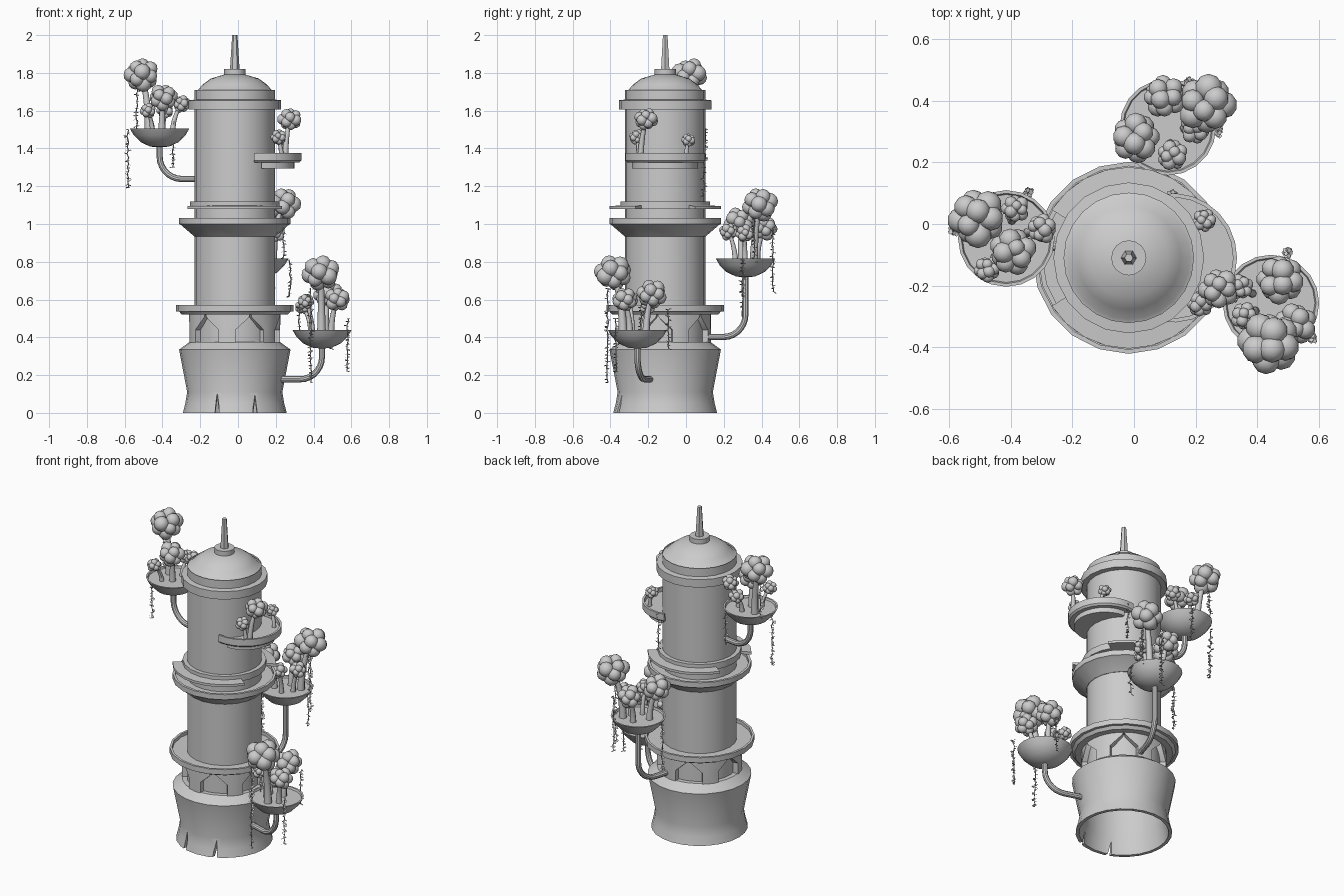
import bpy, bmesh, math, random
from mathutils import Vector, Matrix

if "Cube" in bpy.data.objects:
    bpy.data.objects.remove(bpy.data.objects["Cube"])

random.seed(4)
AXIS = Vector((-0.017, -0.11, 0))          # tower axis
UP = Vector((0, 0, 1))


def finish(bm, name, angle=35):
    bmesh.ops.remove_doubles(bm, verts=bm.verts, dist=1e-5)
    bmesh.ops.recalc_face_normals(bm, faces=bm.faces)
    me = bpy.data.meshes.new(name)
    bm.to_mesh(me)
    bm.free()
    ob = bpy.data.objects.new(name, me)
    bpy.context.collection.objects.link(ob)
    bpy.ops.object.select_all(action='DESELECT')
    ob.select_set(True)
    bpy.context.view_layer.objects.active = ob
    bpy.ops.object.shade_smooth_by_angle(angle=math.radians(angle))
    return ob


def lathe(name, profile, centre=AXIS, n=20, a0=0, a1=360, closed=True):
    """Revolve an (r, z) profile fully, or as a capped sector."""
    bm = bmesh.new()
    full = a1 - a0 >= 360
    rings = []
    for i in range(n if full else n + 1):
        a = math.radians(a0 + (a1 - a0) * i / n)
        d = Vector((math.cos(a), math.sin(a), 0))
        rings.append([bm.verts.new(centre + d * r + UP * z) for r, z in profile])
    m = len(profile)
    for i in range(n):
        p, q = rings[i], rings[(i + 1) % len(rings)]
        for j in range(m if closed else m - 1):
            k = (j + 1) % m
            if profile[j][0] > 0 or profile[k][0] > 0:
                bm.faces.new((p[j], q[j], q[k], p[k]))
    if not full:
        bm.faces.new(rings[0])
        bm.faces.new(rings[-1])
    bmesh.ops.dissolve_degenerate(bm, dist=1e-6, edges=bm.edges)
    return finish(bm, name)


def tube(bm, pts, radii, ref=Vector((0, 1, 0)), n=8):
    rings = []
    for i, p in enumerate(pts):
        t = (pts[min(i + 1, len(pts) - 1)] - pts[max(i - 1, 0)]).normalized()
        u = t.cross(ref).normalized()
        v = t.cross(u)
        rings.append([bm.verts.new(p + (u * math.cos(a) + v * math.sin(a)) * radii[i])
                      for a in [math.tau * k / n for k in range(n)]])
    for p, q in zip(rings, rings[1:]):
        for k in range(n):
            bm.faces.new((p[k], p[(k + 1) % n], q[(k + 1) % n], q[k]))
    bm.faces.new(rings[0])
    bm.faces.new(rings[-1])


def tree(name, foot, top, r):
    """Bent tapering trunk with a ball of leafy puffs."""
    bm = bmesh.new()
    foot, top = Vector(foot), Vector(top)
    mid = Vector((foot.x, foot.y, (foot.z + top.z) / 2))
    ts = [i / 6 for i in range(7)]
    pts = [foot * (1 - t) ** 2 + mid * 2 * t * (1 - t) + top * t * t for t in ts]
    w = 0.006 + r * 0.12
    tube(bm, pts, [w * (1.3 - 0.6 * t) for t in ts])
    count = 13
    spin = random.random() * 6
    for i in range(count):
        z = 1 - 2 * (i + 0.5) / count
        a = i * 2.39996 + spin
        s = math.sqrt(1 - z * z)
        d = Vector((s * math.cos(a), s * math.sin(a), z * 0.9))
        bmesh.ops.create_icosphere(bm, subdivisions=2, radius=r * random.uniform(0.38, 0.48),
                                   matrix=Matrix.Translation(top + d * r * 0.6))
    finish(bm, name, 45)


def vine(name, x, y, z0, z1):
    """Thin wavy strand with small folded leaves."""
    bm = bmesh.new()
    n = max(4, int((z0 - z1) / 0.018))
    pts = [Vector((x + random.uniform(-.005, .005), y + random.uniform(-.005, .005),
                   z0 + (z1 - z0) * i / n)) for i in range(n + 1)]
    tube(bm, pts, [0.003] * (n + 1), n=4)
    for p in pts:
        for _ in range(2):
            a = random.random() * math.tau
            d = Vector((math.cos(a), math.sin(a), random.uniform(-.6, .3))) * 0.018
            s = Vector((-math.sin(a), math.cos(a), 0.4)) * 0.008
            v = [bm.verts.new(q) for q in (p, p + d * .5 + s, p + d, p + d * .5 - s)]
            bm.faces.new(v[:3])
            bm.faces.new((v[0], v[2], v[3]))
    finish(bm, name, 20)


# flared hollow base with two slots in the front
base = lathe("tower_base", [(.275, 0), (.262, .05), (.252, .11), (.295, .335), (.24, .375),
                            (.19, .375), (.23, .33), (.235, .11), (.255, 0)], n=24)
for x in (-.11, .09):
    bpy.ops.mesh.primitive_cone_add(vertices=4, radius1=.02, radius2=.006, depth=.12,
                                    location=(x, AXIS.y - .245, .04))
    cutter = bpy.context.object
    cutter.scale = (.7, 3, 1)
    mod = base.modifiers.new("slot", 'BOOLEAN')
    mod.operation, mod.object, mod.solver = 'DIFFERENCE', cutter, 'EXACT'
    bpy.context.view_layer.objects.active = base
    bpy.ops.object.modifier_apply(modifier=mod.name)
    bpy.data.objects.remove(cutter)

# main column
lathe("tower_column", [(.212, .36), (.212, 1.71)], n=24, closed=False)

# arcade of Y-shaped pillars
for k in range(6):
    bm = bmesh.new()
    rows = [(.36, 11), (.44, 11), (.505, 28), (.53, 30)]
    steps = 4
    grid = []
    for z, half in rows:
        row = []
        for i in range(steps + 1):
            a = math.radians(-100 + 60 * k + half * (2 * i / steps - 1))
            d = Vector((math.cos(a), math.sin(a), 0))
            row.append([bm.verts.new(AXIS + d * r + UP * z) for r in (.2, .243)])
        grid.append(row)
    for p, q in zip(grid, grid[1:]):
        for i in range(steps):
            for s in (0, 1):
                bm.faces.new((p[i][s], p[i + 1][s], q[i + 1][s], q[i][s]))
        for i in (0, steps):
            bm.faces.new((p[i][0], p[i][1], q[i][1], q[i][0]))
    finish(bm, f"arcade_pillar_{k + 1}")

# galleries around the column
lathe("lower_gallery", [(.2, .52), (.28, .52), (.295, .537), (.312, .537), (.312, .57),
                        (.298, .57), (.298, .55), (.2, .55)])
lathe("middle_gallery", [(.2, .935), (.215, .935), (.285, .995), (.295, 1.0), (.295, 1.032),
                         (.28, 1.032), (.28, 1.012), (.2, 1.012)])
for side, a in (("front", -90), ("back", 90)):
    lathe(f"{side}_canopy", [(.2, 1.08), (.295, 1.08), (.295, 1.095), (.2, 1.1)],
          a0=a - 58, a1=a + 58, n=8)
lathe("middle_collar", [(.2, 1.08), (.238, 1.08), (.238, 1.12), (.2, 1.12)])
lathe("top_collar", [(.2, 1.605), (.245, 1.605), (.245, 1.655), (.2, 1.66)])

# dome, cap and spire
lathe("dome", [(.212, 1.70), (.2, 1.705), (.168, 1.74), (.127, 1.77), (.06, 1.79), (0, 1.797)],
      n=24, closed=False)
lathe("dome_cap", [(0, 1.78), (.057, 1.78), (.057, 1.82), (0, 1.82)], n=16)
lathe("spire", [(0, 1.81), (.026, 1.81), (.014, 2.0), (0, 2.0)], n=6)

# half-round side balcony
BAL = Vector((.125, -.11, 0))
lathe("balcony_deck", [(0, 1.325), (.2, 1.325), (.21, 1.335), (.21, 1.375), (.197, 1.375),
                       (.197, 1.35), (0, 1.35)], BAL, 14, -101, 101)
lathe("balcony_underside", [(0, 1.295), (.175, 1.295), (.175, 1.33), (0, 1.33)], BAL, 14, -90, 90)
tree("balcony_tree_1", (.25, -.24, 1.34), (.275, -.21, 1.555), .065)
tree("balcony_tree_2", (.23, -.25, 1.34), (.215, -.26, 1.46), .042)
tree("balcony_tree_3", (.25, .0, 1.34), (.228, .012, 1.445), .038)
vine("balcony_vine", .125, .095, 1.37, 1.15)

# planters: centre, rim height, arm height, arm start; trees (x, y, z, radius); vines (x, y, z0, z1)
planters = {
    "left": ((-.415, -.047), 1.505, 1.238, .2,
             [(-.51, .02, 1.79, .095), (-.395, -.09, 1.67, .075), (-.478, -.147, 1.6, .042),
              (-.3, -.015, 1.635, .048), (-.385, .05, 1.6, .045)],
             [(-.583, -.02, 1.5, 1.19), (-.345, .1, 1.5, 1.3), (-.535, .03, 1.74, 1.5)]),
    "back": ((.11, .315), .817, .402, .19,
             [(.235, .39, 1.105, .095), (.005, .28, 1.01, .08), (.1, .415, .98, .07),
              (.125, .225, .96, .05), (.2, .31, .95, .05)],
             [(.275, .3, .81, .62), (-.045, .3, .81, .51), (.18, .46, .98, .64),
              (.24, .36, 1.05, .8)]),
    "right": ((.445, -.257), .44, .178, .24,
              [(.44, -.385, .74, .1), (.475, -.18, .63, .08), (.525, -.325, .6, .068),
               (.36, -.3, .59, .045), (.345, -.205, .56, .042)],
              [(.385, -.415, .66, .16), (.58, -.37, .5, .22), (.5, -.095, .55, .34),
               (.325, -.24, .56, .42)]),
}
BOWL = [(0, -.1), (.05, -.095), (.1, -.072), (.137, -.035), (.157, 0), (.147, 0),
        (.143, -.012), (0, -.012)]
for side, (c, rim, arm, start, trees, vines) in planters.items():
    c = Vector((c[0], c[1], 0))
    lathe(f"{side}_planter_bowl", [(r, z + rim) for r, z in BOWL], c, 20)
    # curved support arm
    out = c - AXIS
    dist = out.length
    out.normalize()
    bend = .12
    path = [(start, arm)] + [(dist - bend + bend * math.sin(a), arm + bend - bend * math.cos(a))
                             for a in [math.pi / 2 * i / 7 for i in range(8)]] + [(dist, rim - .08)]
    bm = bmesh.new()
    tube(bm, [AXIS + out * r + UP * z for r, z in path], [.0165] * len(path), out.cross(UP), 10)
    finish(bm, f"{side}_planter_arm")
    for i, (x, y, z, r) in enumerate(trees):
        foot = c + (Vector((x, y, 0)) - c) * .6 + UP * (rim - .02)
        tree(f"{side}_planter_tree_{i + 1}", foot, (x, y, z), r)
    for i, v in enumerate(vines):
        vine(f"{side}_planter_vine_{i + 1}", *v)
